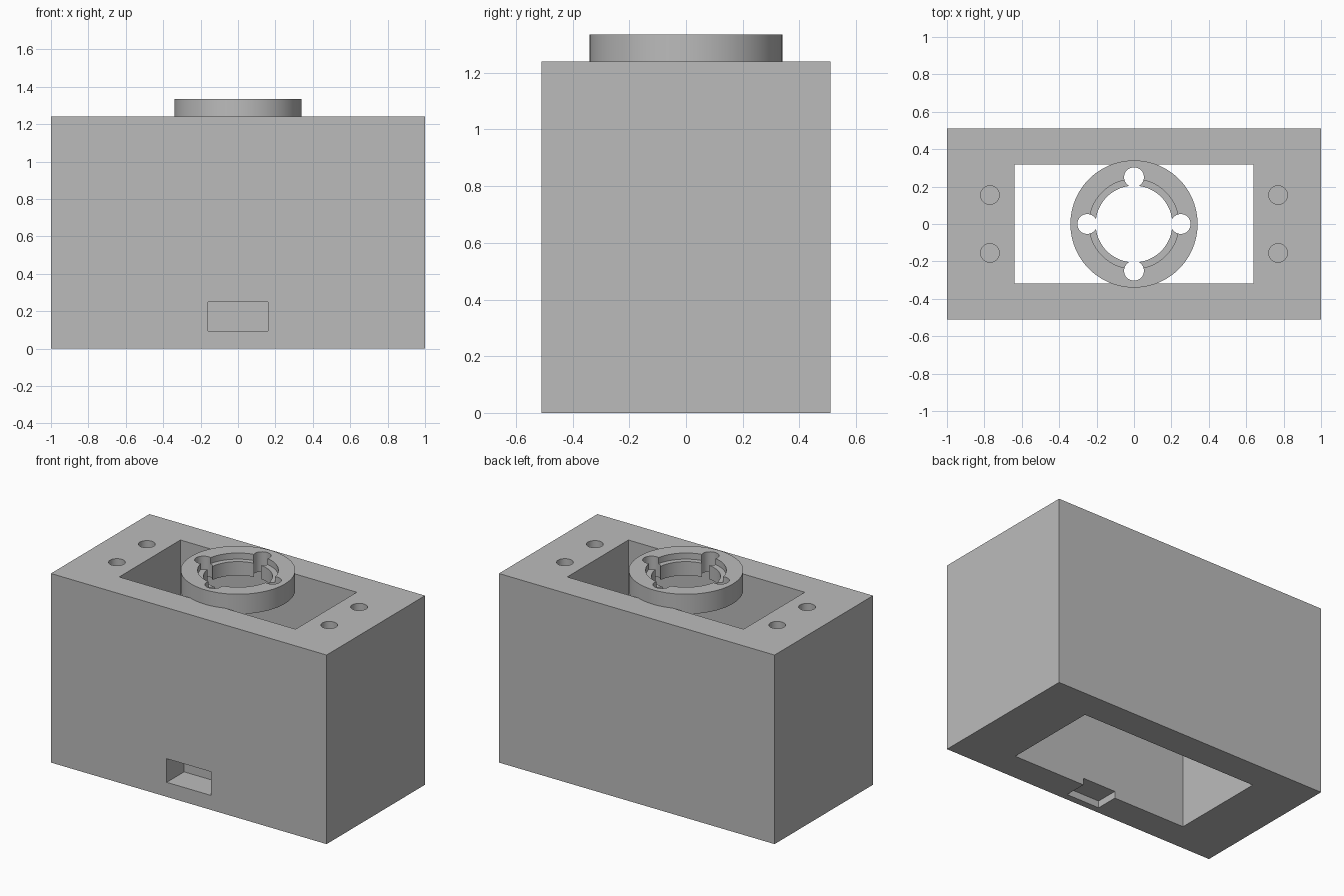
import bpy
import math

if "Cube" in bpy.data.objects:
    bpy.data.objects.remove(bpy.data.objects["Cube"], do_unlink=True)

grey = bpy.data.materials.new("plain grey")
grey.use_nodes = True
GREY = (0.5, 0.5, 0.5, 1)
grey.diffuse_color = GREY
grey.node_tree.nodes["Principled BSDF"].inputs["Base Color"].default_value = GREY


def box(name, x, y, z):
    """Box spanning the given (low, high) ranges."""
    spans = (x, y, z)
    bpy.ops.mesh.primitive_cube_add(size=1, location=[sum(s) / 2 for s in spans])
    ob = bpy.context.object
    ob.name = name
    ob.scale = [s[1] - s[0] for s in spans]
    bpy.ops.object.transform_apply(location=True, rotation=True, scale=True)
    ob.data.materials.append(grey)
    return ob


def cylinder(name, x, y, radius, z, sides=48):
    """Upright cylinder spanning the (low, high) range z."""
    bpy.ops.mesh.primitive_cylinder_add(vertices=sides, radius=radius, depth=z[1] - z[0],
                                        location=(x, y, sum(z) / 2))
    ob = bpy.context.object
    ob.name = name
    bpy.ops.object.transform_apply(location=True, rotation=True, scale=True)
    ob.data.materials.append(grey)
    return ob


def cut(target, cutter):
    """Subtract the cutter from the target, then remove it."""
    mod = target.modifiers.new("cut", 'BOOLEAN')
    mod.operation = 'DIFFERENCE'
    mod.solver = 'EXACT'
    mod.object = cutter
    bpy.context.view_layer.objects.active = target
    bpy.ops.object.modifier_apply(modifier=mod.name)
    bpy.data.objects.remove(cutter, do_unlink=True)


def smooth(ob):
    bpy.ops.object.select_all(action='DESELECT')
    ob.select_set(True)
    bpy.context.view_layer.objects.active = ob
    bpy.ops.object.shade_smooth_by_angle(angle=math.radians(30))


HALF_DEPTH, TOP = 0.51, 1.24
CAVITY_X, CAVITY_Y = 0.64, 0.317

# Housing with a rectangular shaft from top to bottom
housing = box("housing", (-1, 1), (-HALF_DEPTH, HALF_DEPTH), (0, TOP))
cut(housing, box("shaft_cutter", (-CAVITY_X, CAVITY_X), (-CAVITY_Y, CAVITY_Y), (-0.1, TOP + 0.1)))

# Blind window in the front wall
cut(housing, box("window_cutter", (-0.16, 0.16), (-0.6, -0.33), (0.095, 0.25)))

# Shallow notch under the front wall, open to the shaft
cut(housing, box("notch_cutter", (-0.12, 0.12), (-0.465, -0.25), (-0.1, 0.045)))

# Blind screw holes in the top
for x in (-0.77, 0.77):
    for y in (-0.155, 0.155):
        cut(housing, cylinder("screw_cutter", x, y, 0.05, (TOP - 0.25, TOP + 0.1), 32))
smooth(housing)

# Mounting ring bridging the shaft, with a stepped bore
RING_LOW, RING_TOP = 1.205, 1.335
ring = cylinder("mounting_ring", 0, 0, 0.34, (RING_LOW, RING_TOP), 96)
cut(ring, cylinder("bore_cutter", 0, 0, 0.205, (1, 1.5), 96))
cut(ring, cylinder("step_cutter", 0, 0, 0.24, (RING_TOP - 0.04, 1.5), 96))

# Four round keyways through the ring
for i in range(4):
    a = i * math.pi / 2
    cut(ring, cylinder("keyway_cutter", 0.25 * math.cos(a), 0.25 * math.sin(a), 0.053, (1, 1.5), 32))
smooth(ring)
